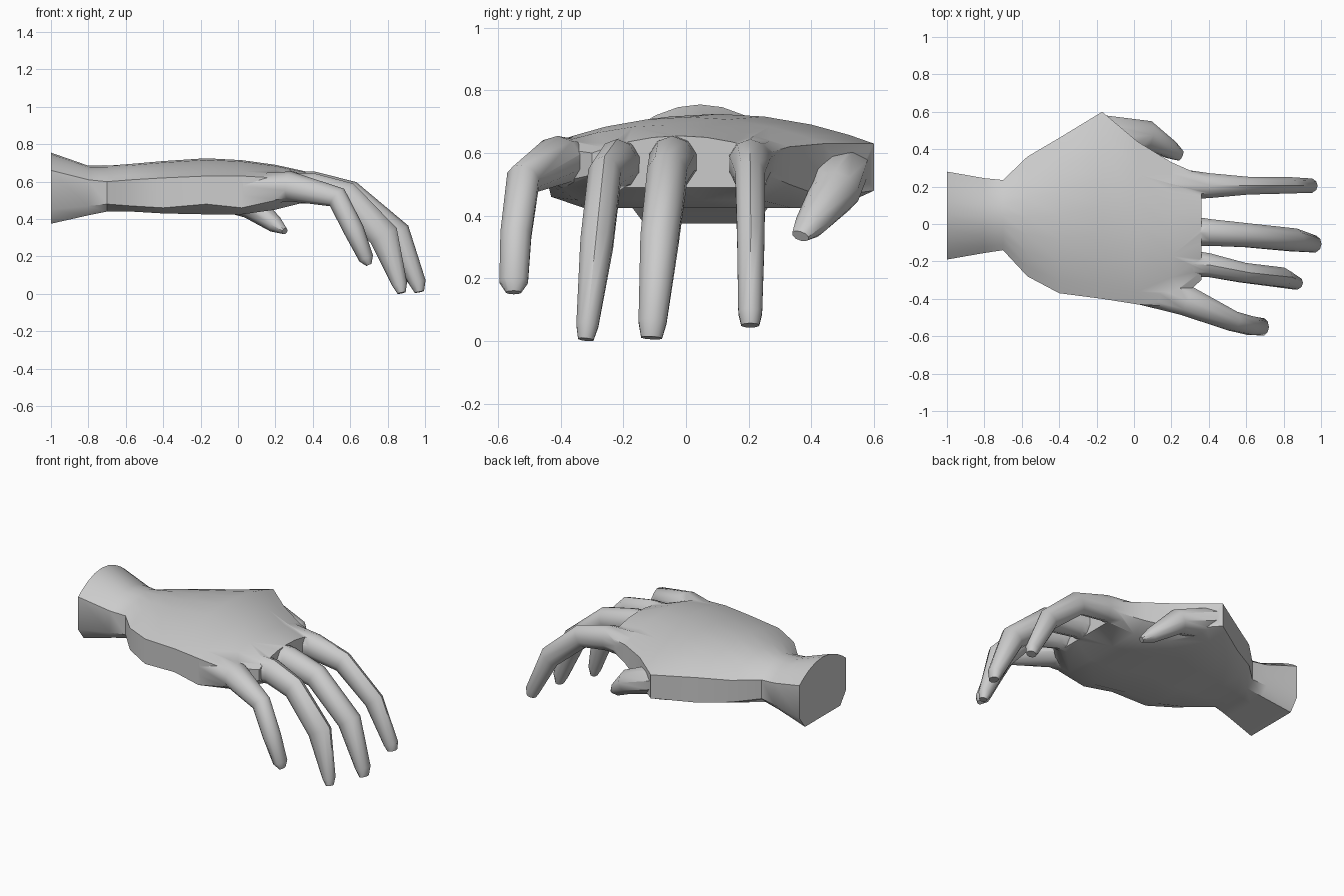
import bpy, bmesh, math
from mathutils import Vector


def loft(name, rings):
    """Closed tube through rings of equal point count."""
    bm = bmesh.new()
    vs = [[bm.verts.new(p) for p in r] for r in rings]
    n = len(vs[0])
    for a, b in zip(vs, vs[1:]):
        for i in range(n):
            j = (i + 1) % n
            bm.faces.new((a[i], a[j], b[j], b[i]))
    bm.faces.new(vs[0])
    bm.faces.new(vs[-1])
    bmesh.ops.recalc_face_normals(bm, faces=bm.faces)
    me = bpy.data.meshes.new(name)
    bm.to_mesh(me)
    bm.free()
    ob = bpy.data.objects.new(name, me)
    bpy.context.collection.objects.link(ob)
    return ob


def palm_ring(x, y0, y1, zb, zlo, zhi, zt):
    """Flat underside, short side walls, arched back."""
    at = lambda u: y0 + (y1 - y0) * u
    pts = [(x, at(u), zb) for u in (0.12, 0.37, 0.63, 0.88)]
    pts.append((x, y1, zlo))
    for u in (1, 0.92, 0.8, 0.65, 0.5, 0.35, 0.2, 0.08, 0):
        pts.append((x, at(u), zhi + (zt - zhi) * (1 - (2 * u - 1) ** 2)))
    pts.append((x, y0, zlo))
    return pts


def finger(name, path, sides=10):
    """Path entries: x, y, z, half width, half thickness."""
    pts = [Vector(p[:3]) for p in path]
    rings = []
    for i, p in enumerate(pts):
        t = Vector()
        if i > 0:
            t += (p - pts[i - 1]).normalized()
        if i < len(pts) - 1:
            t += (pts[i + 1] - p).normalized()
        t.normalize()
        lat = Vector((0, 1, 0))
        lat = (lat - t * lat.dot(t)).normalized()
        nor = t.cross(lat)
        w, h = path[i][3:]
        angles = [2 * math.pi * (k + 0.5) / sides for k in range(sides)]
        rings.append([p + lat * w * math.cos(a) + nor * h * math.sin(a) for a in angles])
    return loft(name, rings)


# forearm stump, wrist and palm
hand = loft("hand", [palm_ring(*s) for s in [
    (-1.00, -0.19, 0.28, 0.375, 0.45, 0.66, 0.755),
    (-0.80, -0.155, 0.245, 0.42, 0.47, 0.61, 0.685),
    (-0.70, -0.14, 0.235, 0.44, 0.48, 0.60, 0.685),
    (-0.57, -0.28, 0.36, 0.44, 0.47, 0.61, 0.695),
    (-0.40, -0.37, 0.46, 0.43, 0.46, 0.62, 0.71),
    (-0.17, -0.40, 0.60, 0.425, 0.48, 0.63, 0.725),
    (0.02, -0.43, 0.44, 0.425, 0.46, 0.63, 0.715),
    (0.20, -0.44, 0.33, 0.45, 0.50, 0.62, 0.69),
    (0.36, -0.30, 0.26, 0.49, 0.53, 0.60, 0.655)]])

# fingers and thumb
parts = [
    finger("index_finger", [
        (0.10, 0.22, 0.57, 0.10, 0.09), (0.40, 0.205, 0.565, 0.07, 0.08),
        (0.60, 0.205, 0.52, 0.05, 0.07), (0.82, 0.207, 0.33, 0.046, 0.065),
        (0.94, 0.205, 0.09, 0.04, 0.045), (0.95, 0.205, 0.05, 0.03, 0.03)]),
    finger("middle_finger", [
        (0.10, -0.03, 0.57, 0.11, 0.09), (0.40, -0.045, 0.57, 0.075, 0.085),
        (0.60, -0.06, 0.53, 0.067, 0.075), (0.85, -0.085, 0.32, 0.064, 0.075),
        (0.96, -0.107, 0.06, 0.047, 0.045), (0.97, -0.11, 0.01, 0.035, 0.025)]),
    finger("ring_finger", [
        (0.10, -0.20, 0.56, 0.10, 0.09), (0.40, -0.22, 0.565, 0.066, 0.08),
        (0.58, -0.26, 0.525, 0.055, 0.075), (0.78, -0.285, 0.31, 0.055, 0.08),
        (0.865, -0.315, 0.05, 0.037, 0.04), (0.875, -0.32, 0.005, 0.026, 0.022)]),
    finger("little_finger", [
        (0.02, -0.33, 0.55, 0.10, 0.09), (0.28, -0.41, 0.575, 0.085, 0.08),
        (0.53, -0.52, 0.515, 0.055, 0.06), (0.62, -0.543, 0.34, 0.052, 0.055),
        (0.685, -0.55, 0.19, 0.048, 0.04), (0.70, -0.55, 0.155, 0.025, 0.015)]),
    finger("thumb", [
        (-0.18, 0.46, 0.56, 0.13, 0.09), (0.07, 0.475, 0.475, 0.08, 0.075),
        (0.20, 0.395, 0.37, 0.05, 0.045), (0.25, 0.365, 0.335, 0.03, 0.018)]),
]

# fuse everything into one skin
bpy.context.view_layer.objects.active = hand
hand.select_set(True)
for p in parts:
    m = hand.modifiers.new("fuse", 'BOOLEAN')
    m.operation = 'UNION'
    m.solver = 'EXACT'
    m.object = p
    bpy.ops.object.modifier_apply(modifier=m.name)
    bpy.data.objects.remove(p, do_unlink=True)
bpy.ops.object.shade_smooth_by_angle(angle=math.radians(40))
